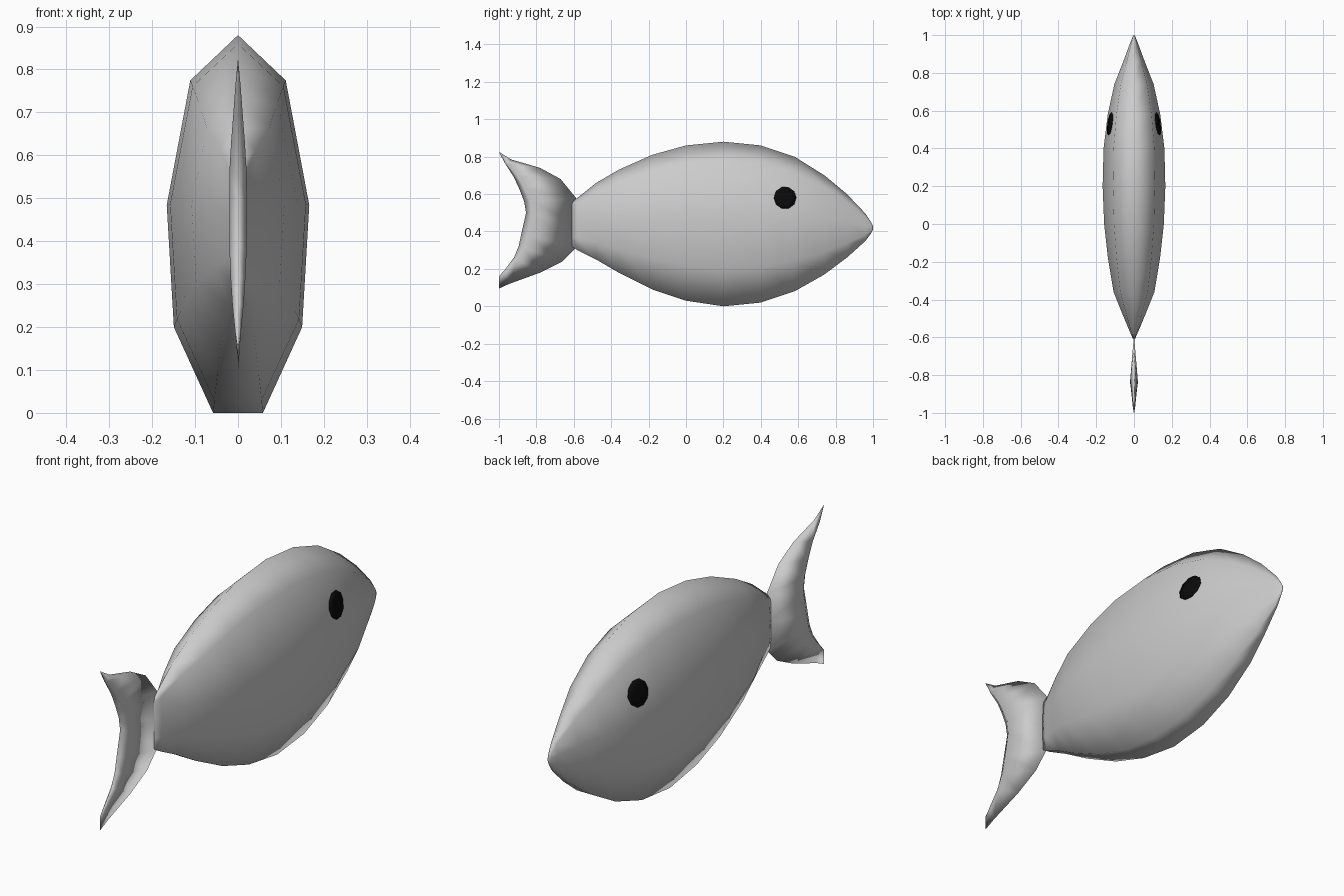
import bpy, bmesh, math
from mathutils import Vector
from mathutils.bvhtree import BVHTree

cube = bpy.data.objects.get("Cube")
if cube:
    bpy.data.objects.remove(cube)


def make_material(name, colour):
    mat = bpy.data.materials.new(name)
    mat.use_nodes = True
    mat.diffuse_color = (*colour, 1)
    mat.node_tree.nodes["Principled BSDF"].inputs["Base Color"].default_value = (*colour, 1)
    return mat


grey = make_material("pale grey", (0.6, 0.6, 0.6))
black = make_material("black", (0.003, 0.003, 0.003))


def finish(bm, name, mat):
    bmesh.ops.remove_doubles(bm, verts=bm.verts, dist=0.0005)
    bmesh.ops.recalc_face_normals(bm, faces=bm.faces)
    for face in bm.faces:
        face.smooth = True
    mesh = bpy.data.meshes.new(name)
    bm.to_mesh(mesh)
    mesh.materials.append(mat)
    obj = bpy.data.objects.new(name, mesh)
    bpy.context.collection.objects.link(obj)
    return obj


def loft(bm, rings):
    """Skin closed rings with quads and cap both ends."""
    loops = [[bm.verts.new(p) for p in ring] for ring in rings]
    count = len(loops[0])
    for a, b in zip(loops, loops[1:]):
        for i in range(count):
            j = (i + 1) % count
            bm.faces.new((a[i], a[j], b[j], b[i]))
    bm.faces.new(loops[0])
    bm.faces.new(loops[-1])


# Body: one angular section scaled along the length (y, top, bottom, half width)
half = [(0.67, 0.88), (1, 0.55), (0.9, 0.227), (0.35, 0)]
section = [(0, 1)] + half + [(-x, z) for x, z in reversed(half)]
stations = [
    (-0.61, 0.56, 0.32, 0.005), (-0.58, 0.58, 0.30, 0.018),
    (-0.48, 0.66, 0.25, 0.06), (-0.36, 0.73, 0.18, 0.108),
    (-0.18, 0.81, 0.09, 0.138), (0, 0.86, 0.03, 0.158),
    (0.2, 0.88, 0, 0.166), (0.4, 0.86, 0.02, 0.161),
    (0.58, 0.80, 0.08, 0.139), (0.74, 0.70, 0.17, 0.104),
    (0.86, 0.60, 0.26, 0.057), (0.96, 0.495, 0.35, 0.02),
    (0.99, 0.45, 0.39, 0.008), (1, 0.43, 0.41, 0.003)]
body_bm = bmesh.new()
loft(body_bm, [[(x * w, y, low + z * (top - low)) for x, z in section]
               for y, top, low, w in stations])
finish(body_bm, "body", grey)
body_tree = BVHTree.FromBMesh(body_bm)

# Tail fin: thin lens sections (leading y, z, trailing y, z, half thickness)
tail_rows = [
    (-1, 0.095, -1, 0.16, 0.001), (-0.945, 0.12, -0.965, 0.20, 0.007),
    (-0.78, 0.18, -0.92, 0.26, 0.013), (-0.66, 0.24, -0.895, 0.32, 0.017),
    (-0.59, 0.31, -0.88, 0.39, 0.02), (-0.595, 0.44, -0.855, 0.50, 0.02),
    (-0.585, 0.575, -0.865, 0.56, 0.02), (-0.67, 0.68, -0.89, 0.625, 0.016),
    (-0.78, 0.74, -0.92, 0.69, 0.011), (-0.935, 0.785, -0.965, 0.76, 0.006),
    (-1, 0.826, -0.995, 0.815, 0.001)]
rings = []
for ly, lz, ty, tz, thick in tail_rows:
    lead, trail = Vector((0, ly, lz)), Vector((0, ty, tz))
    ridge = trail.lerp(lead, 0.12)
    side = Vector((thick, 0, 0))
    rings.append([lead, ridge + side, trail, ridge - side])
tail_bm = bmesh.new()
loft(tail_bm, rings)
finish(tail_bm, "tail_fin", grey)

# Eyes: thin ten-sided plates that follow the body surface
SIDES, RADIUS = 10, 0.06
for name, side in (("left_eye", 1), ("right_eye", -1)):
    bm = bmesh.new()

    def on_body(angle, radius, lift):
        origin = Vector((side, 0.53 + radius * math.cos(angle), 0.58 + radius * math.sin(angle)))
        hit = body_tree.ray_cast(origin, Vector((-side, 0, 0)))[0]
        return bm.verts.new(hit + Vector((side * lift, 0, 0)))

    angles = [math.tau * i / SIDES for i in range(SIDES)]
    loops = [[on_body(a, RADIUS * scale, lift) for a in angles]
             for scale, lift in ((1, -0.002), (1, 0.004), (0.55, 0.006))]
    centre = on_body(0, 0, 0.007)
    for i in range(SIDES):
        j = (i + 1) % SIDES
        for a, b in zip(loops, loops[1:]):
            bm.faces.new((a[i], a[j], b[j], b[i]))
        bm.faces.new((loops[-1][i], loops[-1][j], centre))
    finish(bm, name, black)
    bm.free()

body_bm.free()
tail_bm.free()
